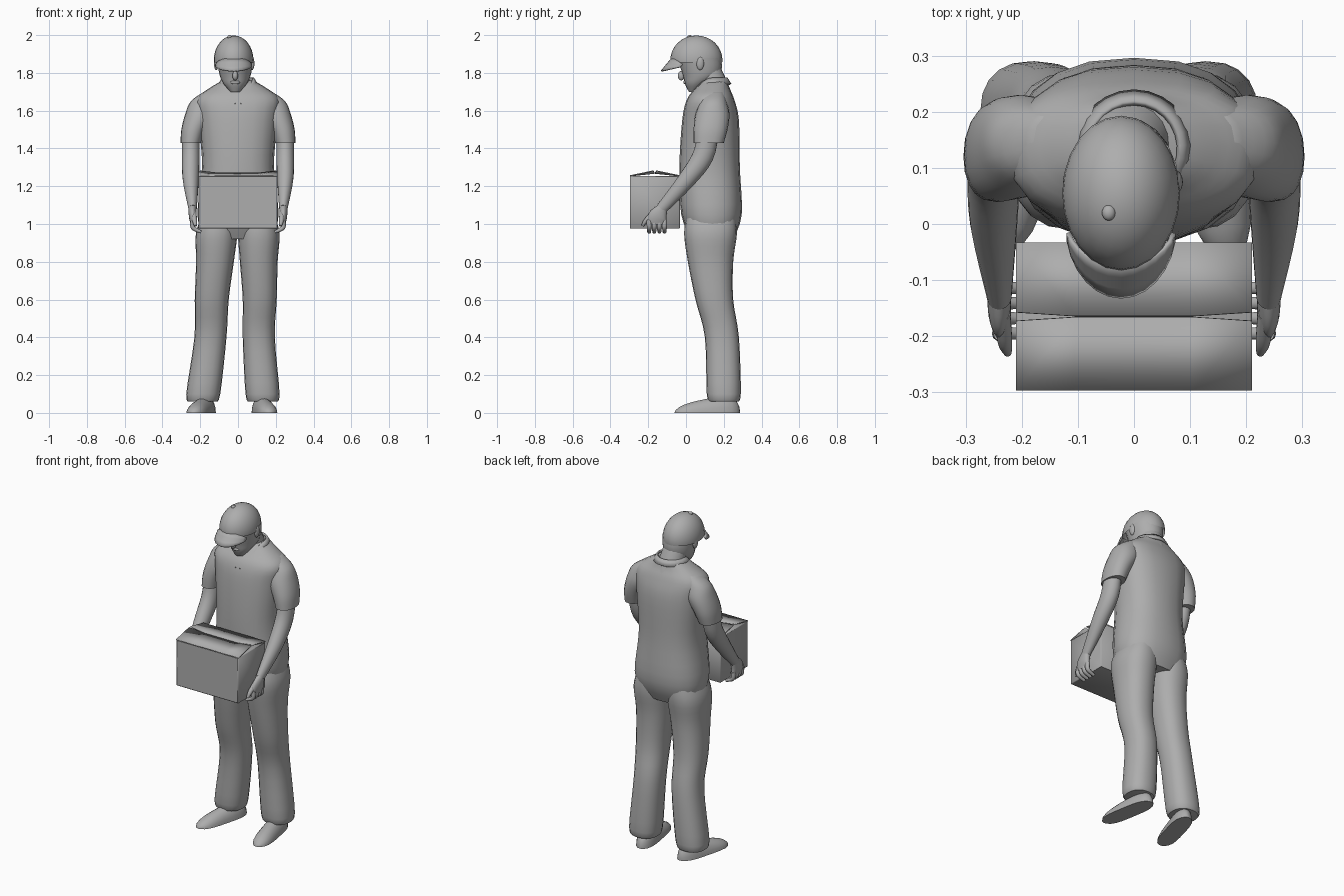
import bpy, bmesh
from math import sin, cos, pi, copysign
from mathutils import Vector, Matrix

cube = bpy.data.objects.get("Cube")
if cube:
    bpy.data.objects.remove(cube)

grey = bpy.data.materials.new("matte grey")
grey.use_nodes = True
shade = 0.42
grey.diffuse_color = (shade, shade, shade, 1)
grey.node_tree.nodes["Principled BSDF"].inputs["Base Color"].default_value = grey.diffuse_color

UP = Vector((0, 0, 1))
ACROSS = Vector((1, 0, 0))


def finish(name, bm, thickness=0):
    """Turn a bmesh into a smooth-shaded object, optionally a thin plate."""
    bmesh.ops.recalc_face_normals(bm, faces=bm.faces)
    mesh = bpy.data.meshes.new(name)
    bm.to_mesh(mesh)
    bm.free()
    mesh.materials.append(grey)
    part = bpy.data.objects.new(name, mesh)
    bpy.context.collection.objects.link(part)
    if thickness:
        part.modifiers.new("thickness", 'SOLIDIFY').thickness = thickness
    bpy.ops.object.select_all(action='DESELECT')
    part.select_set(True)
    bpy.context.view_layer.objects.active = part
    bpy.ops.object.shade_smooth_by_angle(angle=pi / 4)


def skin(name, rows, closed=True, thickness=0):
    """Bridge rows of points; closed rows become a capped solid."""
    bm = bmesh.new()
    rows = [[bm.verts.new(point) for point in row] for row in rows]
    count = len(rows[0])
    for low, high in zip(rows, rows[1:]):
        for i in range(count if closed else count - 1):
            j = (i + 1) % count
            bm.faces.new((low[i], low[j], high[j], high[i]))
    if closed:
        bm.faces.new(rows[0])
        bm.faces.new(rows[-1])
    finish(name, bm, thickness)


def smooth_path(keys, steps=4):
    """Catmull-Rom interpolation through key sections."""
    keys = [Vector(key) for key in keys]
    padded = [keys[0]] + keys + [keys[-1]]
    dense = []
    for a, b, c, d in zip(padded, padded[1:], padded[2:], padded[3:]):
        for step in range(steps):
            t = step / steps
            dense.append(b + (c - a) * t / 2 + (a * 2 - b * 5 + c * 4 - d) * t ** 2 / 2
                         + (b * 3 - a - c * 3 + d) * t ** 3 / 2)
    return dense + [keys[-1]]


def soft(value, power):
    return copysign(abs(value) ** (2 / power), value)


def loft(name, keys, level=False, power=2, sides=20):
    """Solid through sections (x, y, z, half width, half depth); level keeps rings flat."""
    path = smooth_path(keys)
    centres = [Vector(section[:3]) for section in path]
    rings = []
    for i, section in enumerate(path):
        along = UP
        if not level:
            along = (centres[min(i + 1, len(path) - 1)] - centres[max(i - 1, 0)]).normalized()
        u = (ACROSS - along * along.x).normalized()
        v = along.cross(u)
        angles = [2 * pi * k / sides for k in range(sides)]
        rings.append([centres[i] + u * section[3] * soft(cos(a), power)
                      + v * section[4] * soft(sin(a), power) for a in angles])
    skin(name, rings)


def mirrored(keys, side, shift=0):
    return [(x * side, *rest) for x, *rest in keys]


def ball(name, centre, radii, floor=None):
    """Ellipsoid, optionally cut off flat below a height."""
    bm = bmesh.new()
    place = Matrix.Translation(centre) @ Matrix.Diagonal((*radii, 1))
    bmesh.ops.create_uvsphere(bm, u_segments=24, v_segments=16, radius=1, matrix=place)
    if floor:
        bmesh.ops.bisect_plane(bm, geom=bm.verts[:] + bm.edges[:] + bm.faces[:],
                               plane_co=UP * floor, plane_no=UP, clear_inner=True)
    finish(name, bm)


def shoe(name, heel, toe):
    """Flat-soled shoe that gets lower towards the toe."""
    heel, toe = Vector(heel), Vector(toe)
    across = (toe - heel).cross(UP).normalized()
    rings = []
    for k in range(13):
        t = 0.5 - 0.5 * cos(pi * k / 12)
        rounding = max(0.1, (1 - (2 * t - 1) ** 4) ** 0.5)
        width, height = 0.055 * rounding, (0.11 - 0.07 * t) * rounding
        centre = heel.lerp(toe, t)
        arc = [pi * i / 10 for i in range(11)]
        rings.append([centre + across * width * cos(a) + UP * height * sin(a) for a in arc])
    skin(name, rings)


# Torso from hips to shoulders
loft("torso", [
    (0, .14, .92, .18, .11), (0, .135, 1.05, .215, .16), (0, .125, 1.3, .19, .16),
    (0, .13, 1.55, .21, .15), (0, .13, 1.66, .22, .125), (0, .14, 1.72, .15, .09),
    (0, .15, 1.76, .08, .07)], level=True, power=2.4)

# Trouser legs, the right one set a little wider towards the foot
leg = [(.13, .2, .06, .07, .07), (.13, .2, .1, .09, .09), (.11, .19, .4, .085, .09),
       (.115, .15, .6, .09, .1), (.11, .13, .8, .1, .12), (.11, .13, .95, .11, .14),
       (.1, .135, 1.05, .09, .13)]
loft("left_trouser_leg", leg, level=True, power=2.3)
loft("right_trouser_leg", [(-x - .06 * (1 - z), y, z, *size) for x, y, z, *size in leg],
     level=True, power=2.3)

shoe("left_shoe", (.11, .285, 0), (.17, -.06, 0))
shoe("right_shoe", (-.15, .285, 0), (-.24, -.05, 0))

# Sleeves, arms, hands and ears
sleeve = [(.25, .12, 1.43, .054, .08), (.235, .13, 1.5, .065, .09), (.2, .14, 1.58, .08, .09),
          (.17, .145, 1.65, .08, .07), (.13, .15, 1.7, .05, .05)]
arm = [(.25, .12, 1.5, .045, .055), (.25, .09, 1.36, .047, .056),
       (.25, 0, 1.23, .042, .046), (.24, -.13, 1.08, .022, .03)]
palm = [(.24, -.12, 1.09, .022, .026), (.24, -.15, 1.04, .02, .05), (.235, -.155, 1, .016, .05)]
thumb = [(.235, -.16, 1.06, .015, .02), (.23, -.21, 1.02, .013, .013), (.225, -.23, .99, .007, .007)]
for side, word in ((1, "left"), (-1, "right")):
    loft(word + "_sleeve", mirrored(sleeve, side), level=True, power=2.2)
    for part, keys in (("arm", arm), ("palm", palm), ("thumb", thumb)):
        loft(f"{word}_{part}", mirrored(keys, side))
    for k in range(4):
        y = -.195 + .027 * k
        finger = [(.238, y, 1.02, .013, .014), (.238, y, .98, .012, .013), (.195, y, .957, .008, .01)]
        loft(f"{word}_finger_{k + 1}", mirrored(finger, side), sides=10)
    ball(word + "_ear", (side * .095 - .02, .075, 1.85), (.012, .02, .035))

# Neck and open collar dipping to a point at the throat
loft("neck", [(0, .165, 1.66, .085, .085), (-.01, .14, 1.75, .073, .073), (-.015, .11, 1.82, .07, .07)])


def collar_edge(radius, height, drop):
    edge = []
    for k in range(25):
        a = -pi / 2 + .12 + (2 * pi - .24) * k / 24
        front = max(0, -sin(a)) ** 2
        edge.append(Vector((radius * cos(a), .135 + radius * sin(a) - drop * front / 3,
                            height - drop * front)))
    return edge


skin("collar", [collar_edge(.085, 1.775, .1), collar_edge(.105, 1.742, .11)],
     closed=False, thickness=.01)

# Bowed head with simple features
loft("head", [(-.015, y, z, width, depth) for y, z, width, depth in (
    (.035, 1.7, .025, .02), (.055, 1.74, .06, .06), (.08, 1.78, .08, .095),
    (.08, 1.83, .09, .11), (.07, 1.88, .095, .115))], level=True)
ball("nose", (-.015, -.025, 1.785), (.015, .018, .025))
ball("lips", (-.015, -.004, 1.75), (.025, .01, .01))

# Cap crown, button and drooping brim
crown = Vector((-.023, .055, 1.868))
ball("cap_crown", crown, (.105, .138, .13), floor=1.855)
ball("cap_button", (-.045, .02, 1.99), (.012, .014, .01))
brim = []
for t in (0, .35, .7, 1):
    sweep = [pi * (k / 14 - .43) for k in range(13)]
    brim.append([Vector((crown.x + .1 * sin(a), -(.075 + .058 * t) * cos(a),
                         1.837 + (.045 - .07 * t) * cos(a))) for a in sweep])
skin("cap_brim", brim, closed=False, thickness=.008)

# Carton with softened edges
middle, reach, half = -.165, .132, .21
bm = bmesh.new()
place = Matrix.Translation((0, middle, 1.115)) @ Matrix.Diagonal((2 * half, 2 * reach, .28, 1))
bmesh.ops.create_cube(bm, size=1, matrix=place)
bmesh.ops.bevel(bm, geom=bm.edges[:], offset=.004, segments=1, affect='EDGES')
finish("carton", bm)

# Carton flaps meeting at a raised seam with tapered notches
for name, s in (("front_flap", -1), ("rear_flap", 1)):
    hinge, lip = [], []
    for x in (-half, -half / 2, half / 2, half):
        end = abs(x) == half
        hinge.append(Vector((x, middle + s * reach, 1.258)))
        lip.append(Vector((x, middle + s * (.008 if end else .001), 1.284 if end else 1.272)))
    skin(name, [hinge, lip], closed=False, thickness=.006)
